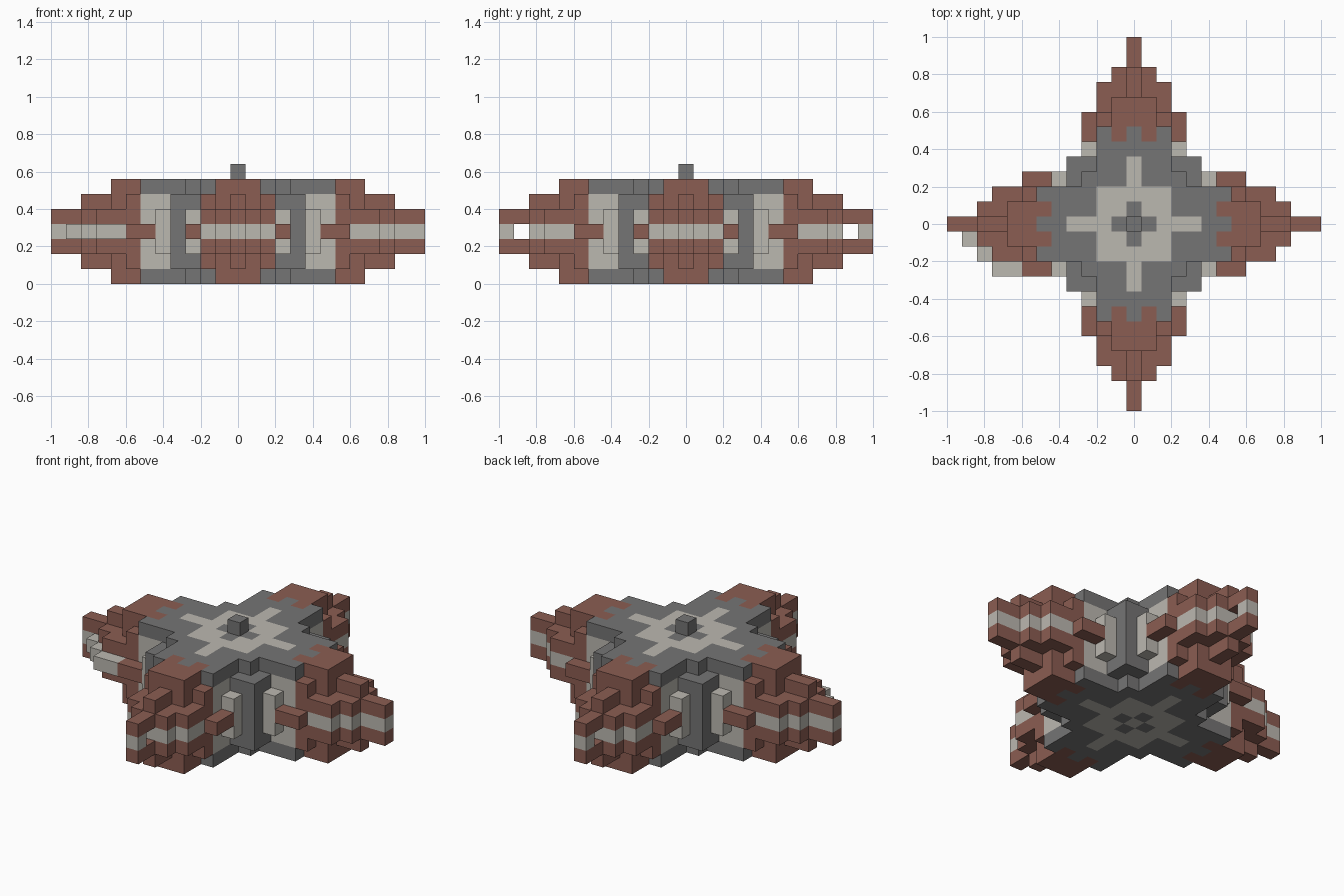
import bpy, bmesh
from mathutils import Vector

cube = bpy.data.objects.get("Cube")
if cube:
    bpy.data.objects.remove(cube, do_unlink=True)

UNIT = 0.08  # edge of one block


def make_material(name, rgb):
    mat = bpy.data.materials.new(name)
    mat.use_nodes = True
    mat.diffuse_color = (*rgb, 1)
    mat.node_tree.nodes["Principled BSDF"].inputs["Base Color"].default_value = (*rgb, 1)
    return mat


BROWN, GRAY, LIGHT = range(3)
materials = [make_material("red_brown", (0.26, 0.11, 0.085)),
             make_material("mid_gray", (0.178, 0.176, 0.176)),
             make_material("pale_stone", (0.50, 0.48, 0.435))]

# Stepped star outline of each layer, as (reach, half width) rectangles in blocks
PLATE = [(8, 1), (6, 2), (3, 3)]
SLOPE = [(10, 0), (8, 1), (7, 2), (4, 4)]
WAIST = [(12, 0), (10, 1), (9, 2), (4, 4)]
LAYERS = [PLATE, SLOPE, WAIST, WAIST, WAIST, SLOPE, PLATE]

blocks = {}  # block position -> (part, colour)


def arm_name(x, y):
    if abs(x) > abs(y):
        return "left_arm" if x > 0 else "right_arm"
    return "back_arm" if y > 0 else "front_arm"


def plate_colour(far, near):
    if far >= 7 or (far, near) == (6, 1):
        return BROWN
    if far == 1 and near == 0:
        return GRAY
    if far <= 2 or (near == 0 and far <= 4):
        return LIGHT
    return GRAY


# Star body: patterned plates, gray core and banded arms
for z, outline in enumerate(LAYERS):
    for x in range(-12, 13):
        for y in range(-12, 13):
            far, near = max(abs(x), abs(y)), min(abs(x), abs(y))
            if not any(far <= reach and near <= width for reach, width in outline):
                continue
            if outline is PLATE:
                part = "top_plate" if z else "bottom_plate"
                blocks[x, y, z] = (part, plate_colour(far, near))
            elif far <= 4:
                blocks[x, y, z] = ("core_pillars", GRAY)
            else:
                pale = far <= 6 or z == 3
                blocks[x, y, z] = (arm_name(x, y), LIGHT if pale else BROWN)

# Gaps in the pale band near the front and back tips
for y in (-11, 11):
    del blocks[0, y, 3]

# Upright fins and horizontal rods on both sides of every arm
for sx in (-1, 1):
    for sy in (-1, 1):
        for swap in (False, True):
            def place(far, z, part, colour):
                x, y = (3, far) if swap else (far, 3)
                blocks[sx * x, sy * y, z] = (part, colour)
            for z in (2, 3, 4):
                place(5, z, "side_fins", LIGHT)
            for far in (6, 7):
                place(far, 3, "side_rods", BROWN)

# Band section pushed outward on the right arm
for x, y in ((-11, -1), (-10, -2), (-9, -3), (-8, -3)):
    blocks[x, y, 3] = ("shifted_band", LIGHT)

# Knob on top
blocks[0, 0, 7] = ("top_knob", GRAY)


def build_part(part):
    """Make one mesh from the exposed sides of the part's blocks."""
    bm = bmesh.new()
    for cell, (owner, colour) in blocks.items():
        if owner != part:
            continue
        centre = Vector(cell) + Vector((0, 0, 0.5))
        for axis in range(3):
            for sign in (-1, 1):
                normal = Vector((0, 0, 0))
                normal[axis] = sign
                if tuple(int(c + n) for c, n in zip(cell, normal)) in blocks:
                    continue
                u = Vector((0, 0, 0))
                u[(axis + 1) % 3] = 0.5
                v = normal.cross(u)
                mid = centre + normal / 2
                corners = (mid - u - v, mid + u - v, mid + u + v, mid - u + v)
                face = bm.faces.new([bm.verts.new(c * UNIT) for c in corners])
                face.material_index = colour
    bmesh.ops.remove_doubles(bm, verts=bm.verts, dist=0.001)
    mesh = bpy.data.meshes.new(part)
    bm.to_mesh(mesh)
    bm.free()
    for mat in materials:
        mesh.materials.append(mat)
    bpy.context.collection.objects.link(bpy.data.objects.new(part, mesh))


for part in sorted({owner for owner, _ in blocks.values()}):
    build_part(part)
